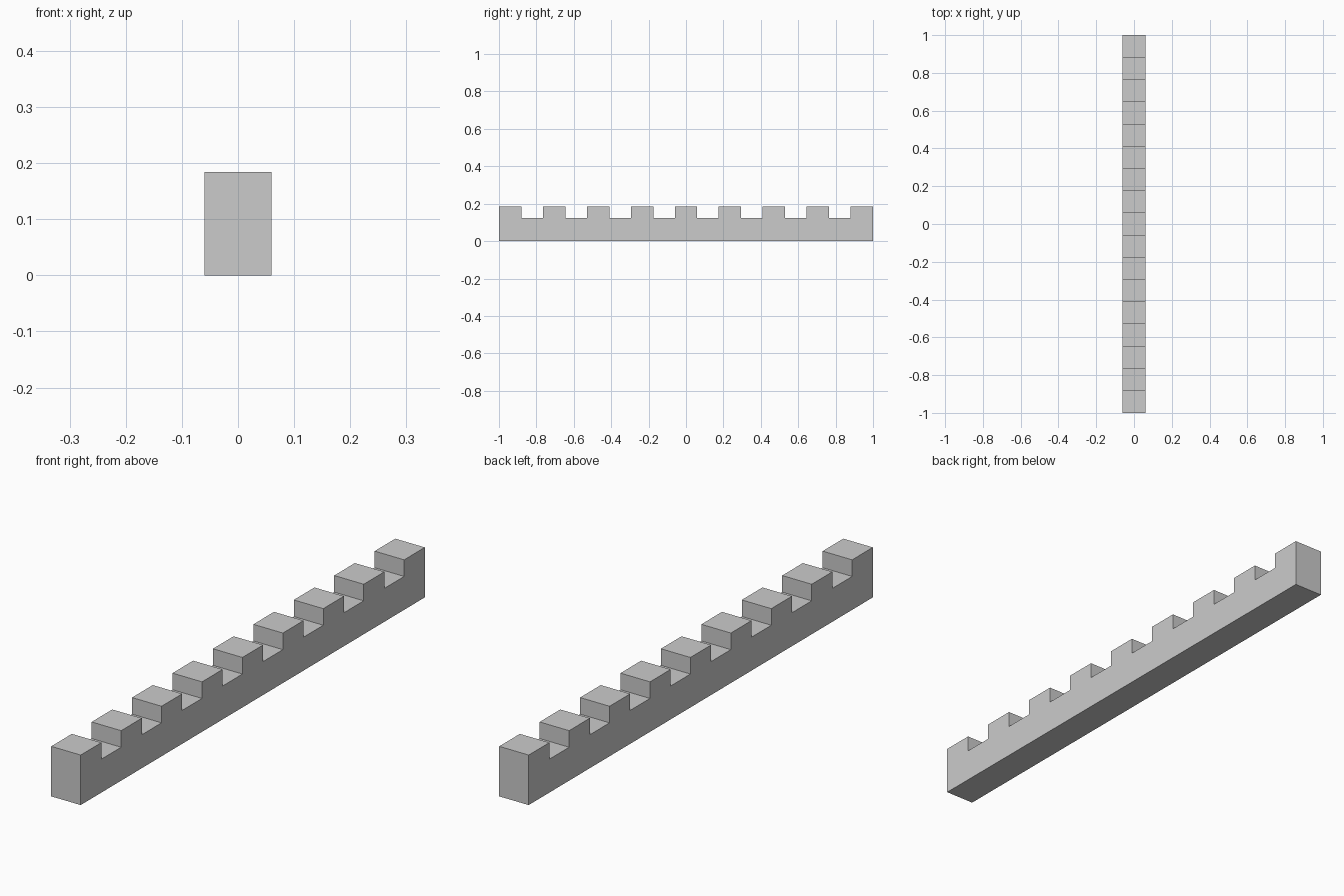
import bpy, bmesh

if "Cube" in bpy.data.objects:
    bpy.data.objects.remove(bpy.data.objects["Cube"])

WIDTH, HEIGHT, NOTCH_Z = 0.12, 0.184, 0.123
COUNT, TOOTH = 9, 0.12
PITCH = (2 - TOOTH) / (COUNT - 1)

# Side profile: flat base, then a row of square teeth along the top
profile = [(1, 0), (-1, 0)]
for i in range(COUNT):
    y0 = -1 + i * PITCH
    y1 = y0 + TOOTH
    if i > 0:
        profile.append((y0, NOTCH_Z))
    profile += [(y0, HEIGHT), (y1, HEIGHT)]
    if i < COUNT - 1:
        profile.append((y1, NOTCH_Z))

# Extrude the profile across the width
bm = bmesh.new()
face = bm.faces.new([bm.verts.new((-WIDTH / 2, y, z)) for y, z in profile])
ext = bmesh.ops.extrude_face_region(bm, geom=[face], use_keep_orig=True)
moved = [g for g in ext["geom"] if isinstance(g, bmesh.types.BMVert)]
bmesh.ops.translate(bm, verts=moved, vec=(WIDTH, 0, 0))
bmesh.ops.recalc_face_normals(bm, faces=bm.faces[:])

mesh = bpy.data.meshes.new("notched_wall")
bm.to_mesh(mesh)
bm.free()
wall = bpy.data.objects.new("notched_wall", mesh)
bpy.context.collection.objects.link(wall)
